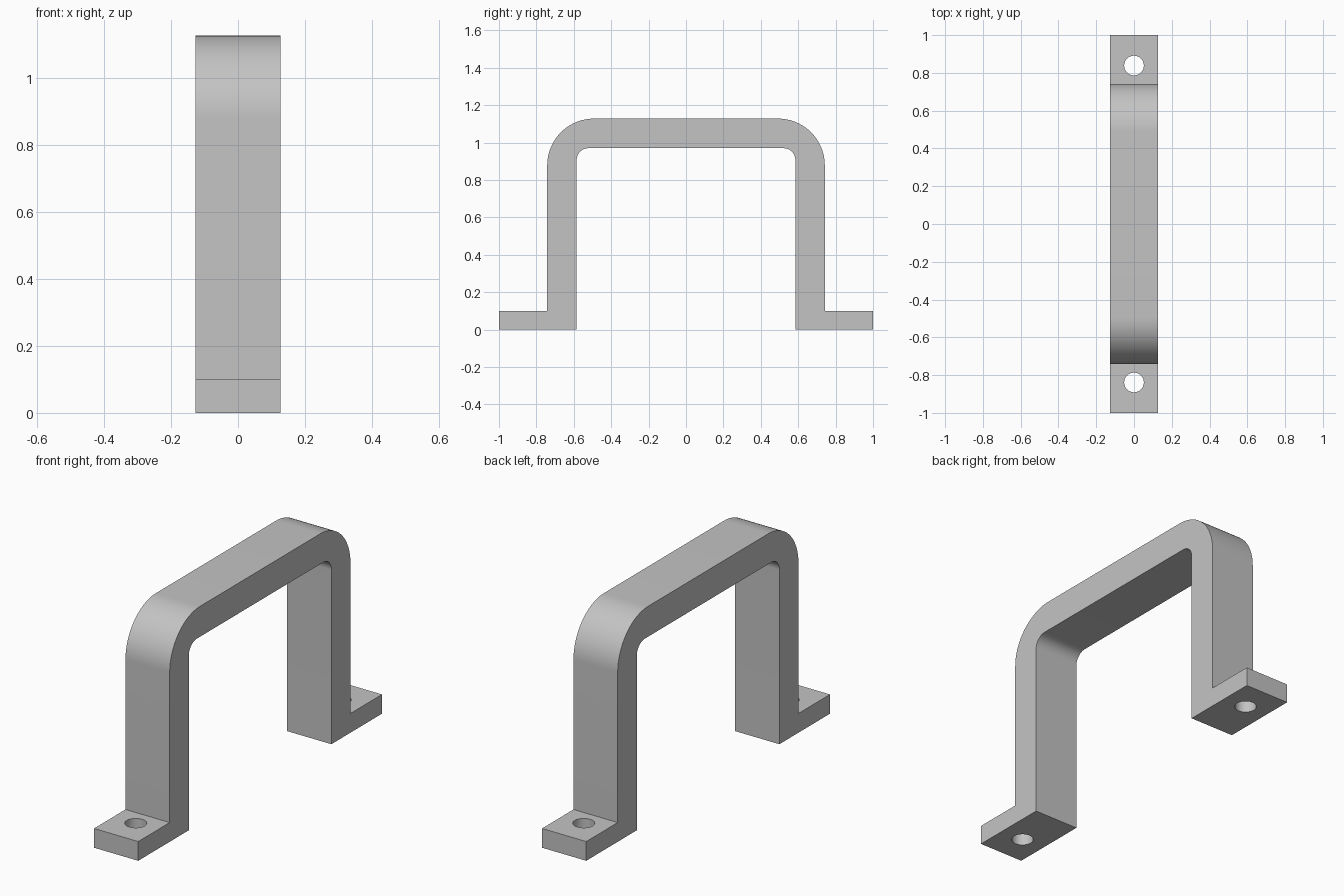
import bpy, bmesh
from math import sin, cos, pi, radians

cube = bpy.data.objects.get("Cube")
if cube:
    bpy.data.objects.remove(cube, do_unlink=True)

WIDTH, FOOT_END, FOOT_TOP = 0.254, 1.0, 0.1
OUTER_Y, OUTER_Z, OUTER_R = 0.742, 1.128, 0.25
INNER_Y, INNER_Z, INNER_R = 0.585, 0.97, 0.065
HOLE_Y, HOLE_R = 0.839, 0.052

grey = bpy.data.materials.new("satin grey")
grey.use_nodes = True
colour = (0.55, 0.55, 0.55, 1)
grey.diffuse_color = colour
grey.node_tree.nodes["Principled BSDF"].inputs["Base Color"].default_value = colour


def corner(y, z, r, steps=24):
    """Rounded corner from the vertical side up to the flat top."""
    return [(y - r + r * cos(i / steps * pi / 2), z - r + r * sin(i / steps * pi / 2))
            for i in range(steps + 1)]


def mirrored(half):
    return half + [(-y, z) for y, z in reversed(half)]


# Handle: one side profile, extruded across the width
outer = [(FOOT_END, 0), (FOOT_END, FOOT_TOP), (OUTER_Y, FOOT_TOP)] + corner(OUTER_Y, OUTER_Z, OUTER_R)
inner = [(INNER_Y, 0)] + corner(INNER_Y, INNER_Z, INNER_R)
profile = mirrored(outer) + mirrored(inner)[::-1]

bm = bmesh.new()
face = bm.faces.new([bm.verts.new((-WIDTH / 2, y, z)) for y, z in profile])
side = bmesh.ops.extrude_face_region(bm, geom=[face])["geom"]
bmesh.ops.translate(bm, vec=(WIDTH, 0, 0), verts=[v for v in side if isinstance(v, bmesh.types.BMVert)])
bmesh.ops.recalc_face_normals(bm, faces=bm.faces)
mesh = bpy.data.meshes.new("pull_handle")
bm.to_mesh(mesh)
bm.free()
mesh.materials.append(grey)
handle = bpy.data.objects.new("pull_handle", mesh)
bpy.context.collection.objects.link(handle)
bpy.context.view_layer.objects.active = handle

# Screw holes through both feet
for s in (-1, 1):
    bpy.ops.mesh.primitive_cylinder_add(vertices=48, radius=HOLE_R, depth=0.4, location=(0, s * HOLE_Y, FOOT_TOP / 2))
    cutter = bpy.context.object
    cutter.name = "screw_hole_cutter"
    cutter.hide_render = True
    cutter.data.materials.append(grey)
    cut = handle.modifiers.new("screw_hole", "BOOLEAN")
    cut.operation, cut.solver, cut.object = "DIFFERENCE", "EXACT", cutter
    bpy.context.view_layer.objects.active = handle
    bpy.ops.object.modifier_apply(modifier=cut.name)
    bpy.data.objects.remove(cutter, do_unlink=True)

# Smooth bends and holes, keep the edges crisp
bpy.ops.object.select_all(action="DESELECT")
handle.select_set(True)
bpy.context.view_layer.objects.active = handle
bpy.ops.object.shade_smooth_by_angle(angle=radians(30))
